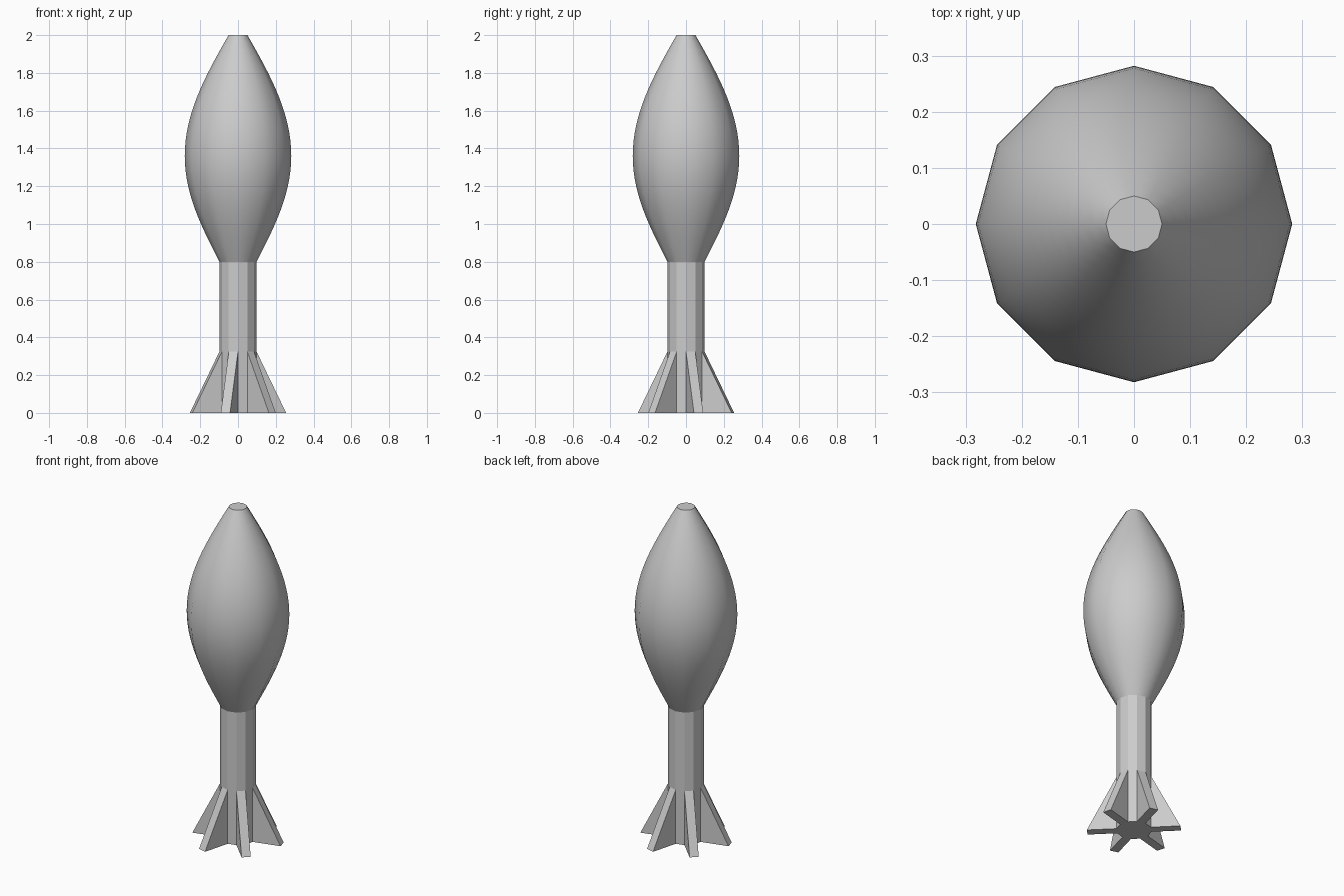
import bpy, bmesh, math
from mathutils import Vector

if "Cube" in bpy.data.objects:
    bpy.data.objects.remove(bpy.data.objects["Cube"])

SIDES = 12
STEM_R, FIN_R, FIN_TOP, STEM_TOP = 0.098, 0.257, 0.325, 0.8
BELLY_R, BELLY_Z, NOSE_R, NOSE_Z = 0.282, 1.36, 0.05, 2.0

grey = bpy.data.materials.new("plain grey")
grey.use_nodes = True
colour = (0.6, 0.6, 0.6, 1)
grey.diffuse_color = colour
grey.node_tree.nodes["Principled BSDF"].inputs["Base Color"].default_value = colour


def lathe(profile):
    """Rings of SIDES vertices joined into a closed turned solid."""
    bm = bmesh.new()
    rings = []
    for r, z in profile:
        angles = [2 * math.pi * i / SIDES for i in range(SIDES)]
        rings.append([bm.verts.new((r * math.cos(a), r * math.sin(a), z)) for a in angles])
    bands = []
    for low, high in zip(rings, rings[1:]):
        bands.append([bm.faces.new((low[i], low[(i + 1) % SIDES],
                                    high[(i + 1) % SIDES], high[i])) for i in range(SIDES)])
    bm.faces.new(rings[0][::-1])
    bm.faces.new(rings[-1])
    return bm, bands


def finish(bm, name, angle):
    bmesh.ops.recalc_face_normals(bm, faces=bm.faces)
    mesh = bpy.data.meshes.new(name)
    bm.to_mesh(mesh)
    bm.free()
    mesh.materials.append(grey)
    obj = bpy.data.objects.new(name, mesh)
    bpy.context.collection.objects.link(obj)
    bpy.ops.object.select_all(action="DESELECT")
    obj.select_set(True)
    bpy.context.view_layer.objects.active = obj
    bpy.ops.object.shade_smooth_by_angle(angle=math.radians(angle))


# Swollen body: cosine curves from the belly down to the stem and up to the nose
def body_radius(z):
    end_r, end_z = (NOSE_R, NOSE_Z) if z > BELLY_Z else (STEM_R, STEM_TOP)
    t = (z - BELLY_Z) / (end_z - BELLY_Z)
    return end_r + (BELLY_R - end_r) * math.cos(math.pi / 2 * t)


STEPS = 30
heights = [STEM_TOP + (NOSE_Z - STEM_TOP) * i / STEPS for i in range(STEPS + 1)]
bm, _ = lathe([(body_radius(z), z) for z in heights])
finish(bm, "body", 40)

# Stem, with every other lower face drawn out into a tapering fin
bm, bands = lathe([(STEM_R, 0), (STEM_R, FIN_TOP), (STEM_R, STEM_TOP)])
apothem = STEM_R * math.cos(math.pi / SIDES)
for face in bands[0][::2]:
    out = face.calc_center_median()
    out.z = 0
    out.normalize()
    base = [v for v in face.verts if v.co.z < 0.01]
    top = [v for v in face.verts if v.co.z > 0.01]
    tips = [bm.verts.new(v.co + out * (FIN_R - apothem)) for v in base]
    bm.faces.remove(face)
    # match each upper corner with the base corner below it
    top.sort(key=lambda t: (t.co.xy - base[0].co.xy).length)
    bm.faces.new((tips[0], tips[1], top[1], top[0]))
    bm.faces.new((base[0], tips[0], top[0]))
    bm.faces.new((base[1], top[1], tips[1]))
    bm.faces.new((base[0], base[1], tips[1], tips[0]))
finish(bm, "finned_stem", 20)
